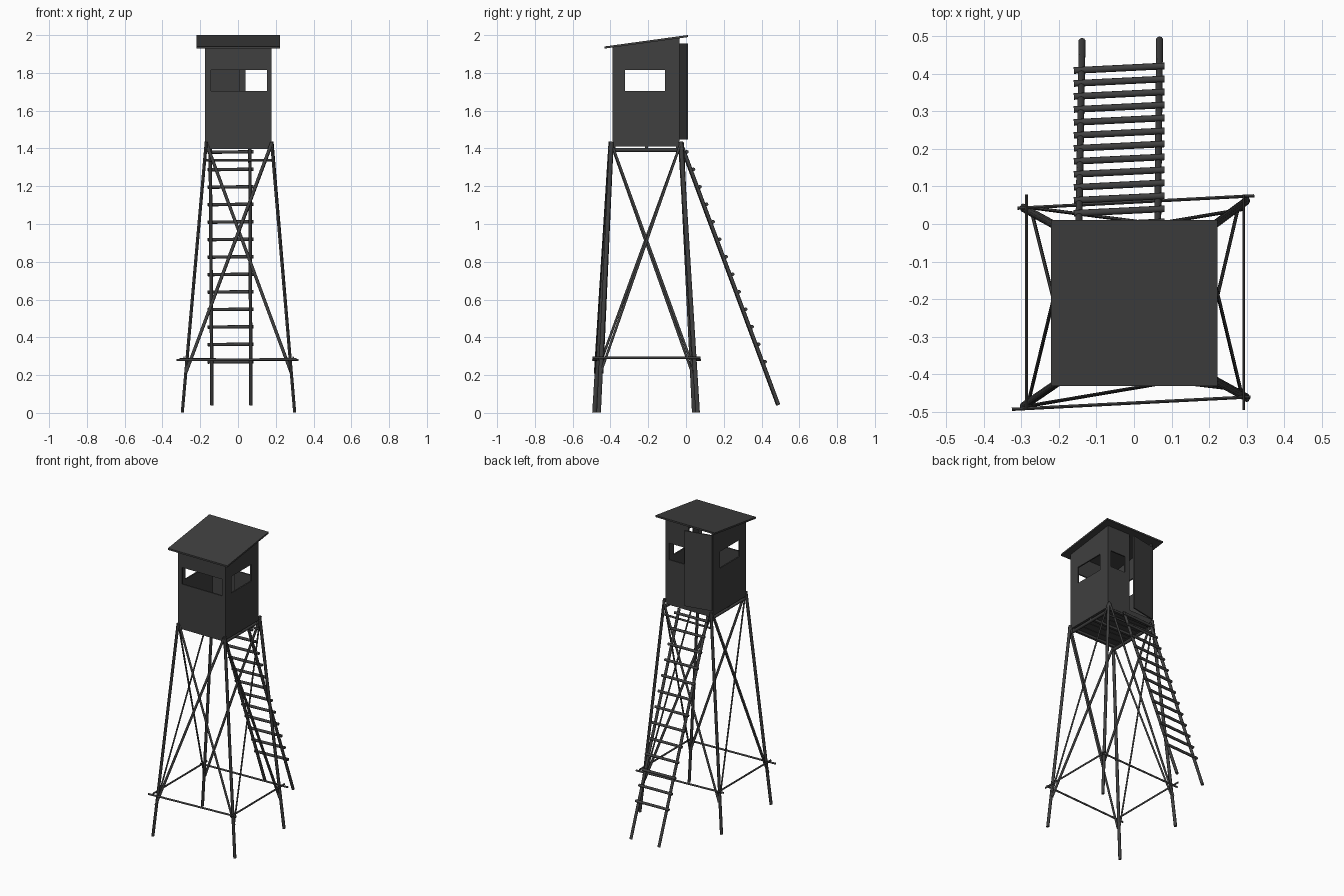
import bpy, bmesh, math
from mathutils import Vector, Matrix

if "Cube" in bpy.data.objects:
    bpy.data.objects.remove(bpy.data.objects["Cube"])

mat = bpy.data.materials.new("dark grey")
mat.diffuse_color = (0.05, 0.05, 0.05, 1)
mat.use_nodes = True
mat.node_tree.nodes["Principled BSDF"].inputs["Base Color"].default_value = mat.diffuse_color


def finish(name, bm, smooth=False):
    bmesh.ops.recalc_face_normals(bm, faces=bm.faces)
    me = bpy.data.meshes.new(name)
    bm.to_mesh(me)
    bm.free()
    me.materials.append(mat)
    ob = bpy.data.objects.new(name, me)
    bpy.context.collection.objects.link(ob)
    if smooth:
        bpy.ops.object.select_all(action='DESELECT')
        ob.select_set(True)
        bpy.context.view_layer.objects.active = ob
        bpy.ops.object.shade_smooth_by_angle(angle=math.radians(45))
    return ob


def add_pole(bm, a, b, r, flat=None, normal=(1, 0, 0), sides=10):
    """Round pole from a to b; flat is its radius along the given normal."""
    a, b = Vector(a), Vector(b)
    z = (b - a).normalized()
    x = Vector(normal)
    x = (x - z * x.dot(z)).normalized()
    y = z.cross(x)
    m = Matrix((x * (flat or r), y * r, z)).transposed().to_4x4()
    m.translation = (a + b) / 2
    bmesh.ops.create_cone(bm, cap_ends=True, segments=sides, radius1=1, radius2=1,
                          depth=(b - a).length, matrix=m)


def poles(name, items, r, flat=None, normal=(1, 0, 0.001)):
    bm = bmesh.new()
    for a, b in items:
        add_pole(bm, a, b, r, flat, normal)
    return finish(name, bm, True)


def add_box(bm, x0, x1, y0, y1, z0, z1):
    """Box whose bottom or top may follow the roof slope (pass a function of y)."""
    f = lambda z, y: z(y) if callable(z) else z
    v = [bm.verts.new((x, y, f(z, y))) for z in (z0, z1)
         for x, y in ((x0, y0), (x1, y0), (x1, y1), (x0, y1))]
    bm.faces.new(v[:4])
    bm.faces.new(v[4:])
    for i in range(4):
        j = (i + 1) % 4
        bm.faces.new((v[i], v[j], v[j + 4], v[i + 4]))


def boxes(name, items):
    bm = bmesh.new()
    for it in items:
        add_box(bm, *it)
    return finish(name, bm)


# Roof, sloping down to the front
under = lambda y: 1.929 + (y + 0.43) * 0.137
over = lambda y: under(y) + 0.011
boxes("roof", [(-0.221, 0.222, -0.431, 0.01, under, over)])

# Cabin walls with window and door openings
X0, X1, YF, YB, T = -0.175, 0.178, -0.39, -0.035, 0.009
ZB, W0, W1 = 1.41, 1.703, 1.815
boxes("front_wall", [
    (X0, X1, YF, YF + T, ZB, W0), (X0, X1, YF, YF + T, W1, under),
    (X0, -0.143, YF, YF + T, W0, W1), (0.153, X1, YF, YF + T, W0, W1)])
for name, a, b in (("left_wall", X0, X0 + T), ("right_wall", X1 - T, X1)):
    y0, y1 = YF + T, YB - T
    boxes(name, [(a, b, y0, y1, ZB, W0), (a, b, y0, y1, W1, under),
                 (a, b, y0, -0.322, W0, W1), (a, b, -0.112, y1, W0, W1)])
boxes("back_wall", [
    (X0, X1, YB - T, YB, ZB, 1.45), (X0, -0.165, YB - T, YB, 1.45, under),
    (0.005, 0.041, YB - T, YB, 1.45, under), (0.153, X1, YB - T, YB, 1.45, under),
    (0.041, 0.153, YB - T, YB, 1.45, W0), (0.041, 0.153, YB - T, YB, W1, under)])

# Door, hinged on the left and slightly open
door = boxes("door", [(0, 0.183, 0, 0.008, 1.447, 1.955)])
door.data.transform(Matrix.Translation((-0.172, YB, 0)) @ Matrix.Rotation(math.radians(11.5), 4, 'Z'))

# Floor boards, joists and bearers
n = 6
w = (YB - YF - 2 * T) / n
boxes("floor_boards", [(X0 + T, X1 - T, YF + T + i * w, YF + T + (i + 1) * w - 0.003, 1.414, 1.422)
                       for i in range(n)])
boxes("floor_joists", [(-0.17, 0.172, y - 0.008, y + 0.008, 1.398, 1.414)
                       for y in (-0.38, -0.21, -0.045)])
poles("floor_bearers", [((x, -0.40, 1.392), (x, -0.02, 1.392)) for x in (-0.165, 0.167)], 0.0105)

# Splayed legs
legs = {
    "front_left": (Vector((-0.295, -0.485, 0.002)), Vector((-0.168, -0.398, 1.435))),
    "front_right": (Vector((0.300, -0.462, 0.002)), Vector((0.178, -0.395, 1.435))),
    "back_right": (Vector((0.300, 0.062, 0.002)), Vector((0.180, -0.027, 1.435))),
    "back_left": (Vector((-0.295, 0.043, 0.002)), Vector((-0.168, -0.027, 1.435)))}
for k, (a, b) in legs.items():
    poles(k + "_leg", [(a, b)], 0.0115, 0.0085)


def at(k, z):
    a, b = legs[k]
    return a.lerp(b, z / 1.435)


# Flat cross braces on all four sides, one either side of the legs
sides = (("front", "front_left", "front_right", Vector((0, -1, 0)), 0.011, 0.0085),
         ("back", "back_left", "back_right", Vector((0, 1, 0)), 0.011, 0.0085),
         ("left", "front_left", "back_left", Vector((-1, 0, 0)), 0.004, 0.0065),
         ("right", "front_right", "back_right", Vector((1, 0, 0)), 0.004, 0.0065))
for name, p, q, out, d, r in sides:
    o = out * d
    poles(name + "_braces", [(at(p, 0.21) + o, at(q, 1.43) + o),
                             (at(q, 0.21) - o, at(p, 1.43) - o)], r, 0.0045, out)

# Horizontal poles
poles("lower_cross_rails", [
    ((-0.325, -0.493, 0.28), (0.31, -0.46, 0.284)),
    ((-0.31, 0.042, 0.284), (0.32, 0.075, 0.28))], 0.0065, 0.0045, (0, 1, 0))
poles("lower_side_rails", [
    ((-0.286, -0.495, 0.293), (-0.286, 0.078, 0.293)),
    ((0.292, -0.495, 0.293), (0.292, 0.078, 0.293))], 0.0065, 0.004, (1, 0, 0))
poles("ladder_support", [((-0.175, -0.012, 1.338), (0.188, -0.012, 1.338))], 0.0065)

# Ladder
rails = [(Vector((-0.138, 0.486, 0.042)), Vector((-0.147, -0.022, 1.405))),
         (Vector((0.068, 0.49, 0.042)), Vector((0.063, -0.018, 1.405)))]
poles("ladder_rails", rails, 0.0095)
rungs = []
for i in range(13):
    z = 0.269 + i * 0.0926
    y = 0.488 - (z - 0.042) * 0.373 + 0.011
    rungs.append(((-0.16, y - 0.006, z), (0.081, y + 0.006, z + 0.002)))
poles("ladder_rungs", rungs, 0.009)
